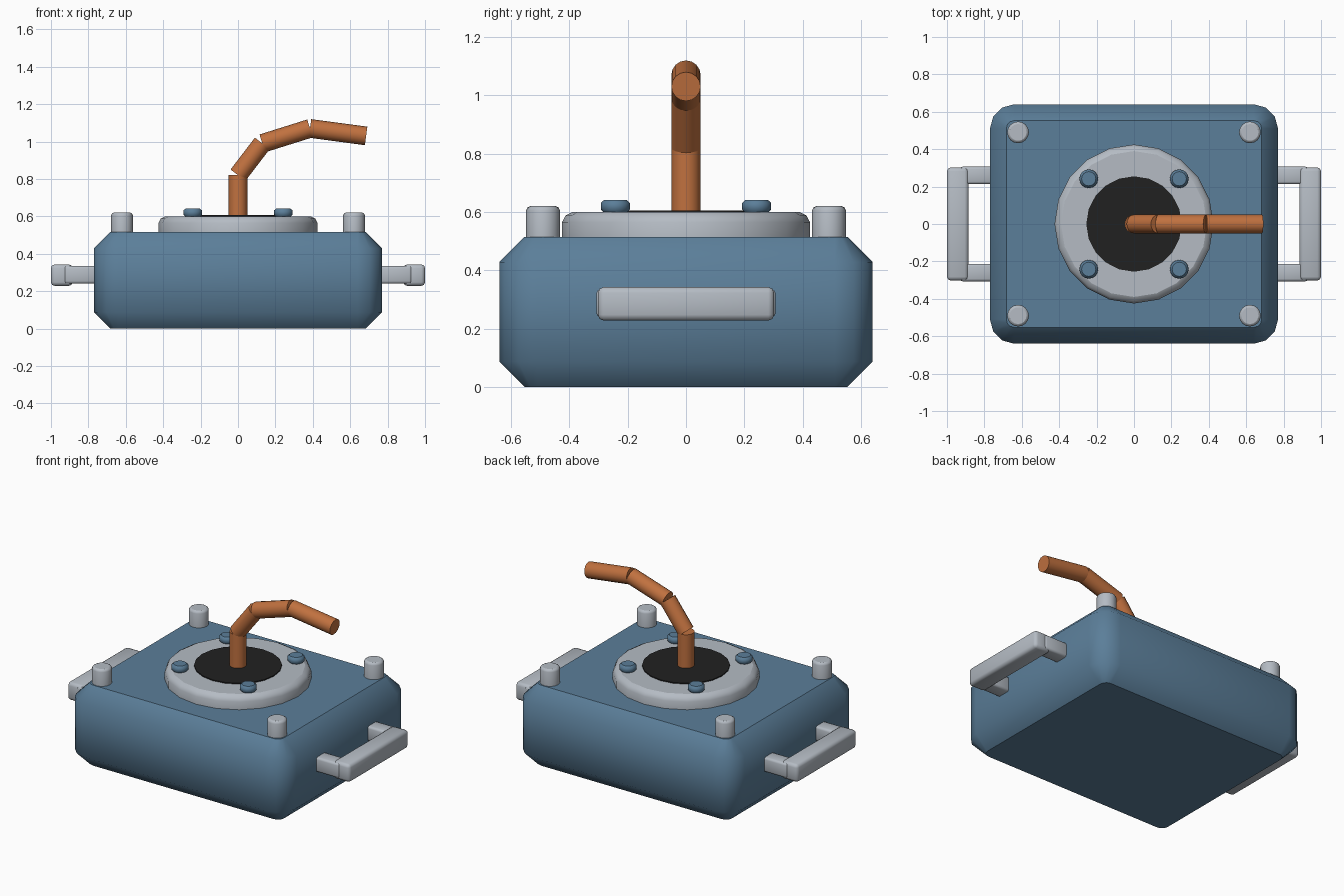
import bpy
import bmesh
from math import pi, cos, sin
from mathutils import Vector

cube = bpy.data.objects.get("Cube")
if cube:
    bpy.data.objects.remove(cube, do_unlink=True)


def material(name, rgb):
    mat = bpy.data.materials.new(name)
    mat.use_nodes = True
    color = (*rgb, 1)
    mat.diffuse_color = color
    mat.node_tree.nodes["Principled BSDF"].inputs["Base Color"].default_value = color
    return mat


BLUE = material("steel blue", (0.105, 0.21, 0.32))
GREY = material("light grey", (0.46, 0.50, 0.55))
BLACK = material("black", (0.015, 0.015, 0.015))
COPPER = material("copper", (0.53, 0.165, 0.05))


def loft(name, rings, mat):
    """Skin a stack of equal rings: smooth sides, flat end caps."""
    bm = bmesh.new()
    loops = [[bm.verts.new(p) for p in ring] for ring in rings]
    n = len(loops[0])
    for low, high in zip(loops, loops[1:]):
        for i in range(n):
            j = (i + 1) % n
            bm.faces.new((low[i], low[j], high[j], high[i])).smooth = True
    bm.faces.new(loops[0][::-1])
    bm.faces.new(loops[-1])
    mesh = bpy.data.meshes.new(name)
    bm.to_mesh(mesh)
    bm.free()
    mesh.materials.append(mat)
    obj = bpy.data.objects.new(name, mesh)
    bpy.context.collection.objects.link(obj)
    return obj


def turned(name, profile, sides, mat, location=(0, 0, 0)):
    """Solid of revolution about z from (radius, height) pairs."""
    rings = [[(r * cos(2 * pi * i / sides), r * sin(2 * pi * i / sides), z)
              for i in range(sides)] for r, z in profile]
    obj = loft(name, rings, mat)
    obj.location = location
    return obj


def rounded_rect(hx, hy, r, z, steps=3):
    points = []
    for k, (sx, sy) in enumerate([(1, 1), (-1, 1), (-1, -1), (1, -1)]):
        for i in range(steps + 1):
            a = (k + i / steps) * pi / 2
            points.append((sx * (hx - r) + r * cos(a), sy * (hy - r) + r * sin(a), z))
    return points


def box(name, low, high, bevel, mat):
    low, high = Vector(low), Vector(high)
    bm = bmesh.new()
    bmesh.ops.create_cube(bm, size=1)
    bmesh.ops.scale(bm, vec=high - low, verts=bm.verts)
    bmesh.ops.translate(bm, vec=(low + high) / 2, verts=bm.verts)
    bmesh.ops.bevel(bm, geom=bm.edges[:], offset=bevel, segments=2,
                    profile=0.5, affect='EDGES')
    mesh = bpy.data.meshes.new(name)
    bm.to_mesh(mesh)
    bm.free()
    mesh.materials.append(mat)
    obj = bpy.data.objects.new(name, mesh)
    bpy.context.collection.objects.link(obj)
    bpy.ops.object.select_all(action='DESELECT')
    obj.select_set(True)
    bpy.context.view_layer.objects.active = obj
    bpy.ops.object.shade_smooth_by_angle(angle=pi / 3.6)
    return obj


# Body: rounded corners, chamfered top and bottom
TOP = 0.515
CHAMFER = 0.087
loft("body", [rounded_rect(0.77 - c, 0.64 - c, 0.13 - c, z) for c, z in
              [(CHAMFER, 0), (0, CHAMFER), (0, TOP - CHAMFER), (CHAMFER, TOP)]], BLUE)

# Round flange and dark opening
turned("flange", [(0.425, TOP - 0.01), (0.425, 0.565), (0.413, 0.588), (0.39, 0.6)], 20, GREY)
turned("opening", [(0.255, 0.595), (0.255, 0.606)], 20, BLACK)

# Flange bolts and corner posts
for sx, x_side in ((1, "left"), (-1, "right")):
    for sy, y_side in ((1, "back"), (-1, "front")):
        where = f"{y_side}_{x_side}"
        turned("bolt_" + where,
               [(0.04, 0.598), (0.05, 0.609), (0.05, 0.631), (0.038, 0.642)],
               16, BLUE, (sx * 0.242, sy * 0.242, 0))
        turned("post_" + where,
               [(0.058, TOP - 0.01), (0.058, 0.605), (0.054, 0.615), (0.045, 0.62)],
               16, GREY, (sx * 0.62, sy * 0.49, 0))

# Side handles: a grip on two arms
for sx, side in ((1, "left"), (-1, "right")):
    def span(a, b):
        return sorted((sx * a, sx * b))
    x0, x1 = span(0.885, 1.0)
    box("grip_" + side, (x0, -0.302, 0.228), (x1, 0.302, 0.343), 0.02, GREY)
    x0, x1 = span(0.75, 0.93)
    for y, end in ((0.26, "back"), (-0.26, "front")):
        box(f"handle_arm_{end}_{side}", (x0, y - 0.047, 0.24), (x1, y + 0.047, 0.335), 0.014, GREY)

# Bent pipe of straight segments
path = [Vector((x, 0, z)) for x, z in
        [(0, 0.58), (0, 0.82), (0.13, 0.99), (0.385, 1.07), (0.685, 1.03)]]
for i, (start, end) in enumerate(zip(path, path[1:]), 1):
    direction = end - start
    pipe = turned(f"pipe_segment_{i}", [(0.05, 0), (0.05, direction.length)], 16, COPPER, start)
    pipe.rotation_euler = (0, direction.angle(Vector((0, 0, 1))), 0)
